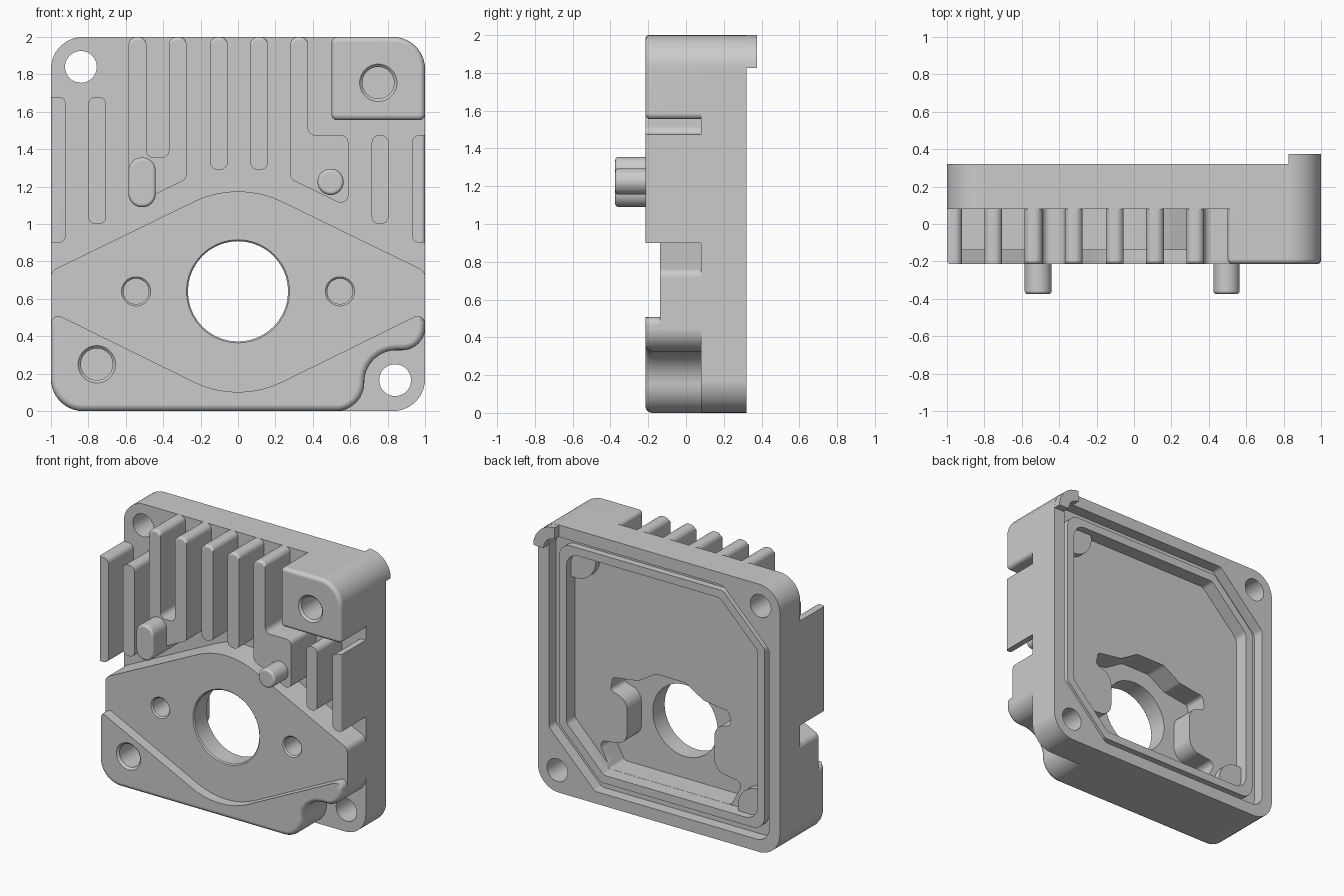
import bpy, bmesh, math
from mathutils import Vector

if "Cube" in bpy.data.objects:
    bpy.data.objects.remove(bpy.data.objects["Cube"], do_unlink=True)

metal = bpy.data.materials.new("cast_grey_metal")
metal.use_nodes = True
GREY = (0.6, 0.6, 0.6, 1)
metal.diffuse_color = GREY
metal.node_tree.nodes["Principled BSDF"].inputs["Base Color"].default_value = GREY
parts = []


def rounded(corners, steps=8):
    """Outline of (x, z, radius) corners with each corner filleted."""
    out = []
    for i, (x, z, r) in enumerate(corners):
        p = Vector((x, z))
        if not r:
            out.append(p)
            continue
        a = (Vector(corners[i - 1][:2]) - p).normalized()
        b = (Vector(corners[(i + 1) % len(corners)][:2]) - p).normalized()
        half = a.angle(b) / 2
        centre = p + (a + b).normalized() * r / math.sin(half)
        start = p + a * r / math.tan(half) - centre
        end = p + b * r / math.tan(half) - centre
        out += [centre + start.lerp(end, k / steps).normalized() * r for k in range(steps + 1)]
    return out


def circle(x, z, r, n=40):
    return [Vector((x + r * math.cos(k * math.tau / n), z + r * math.sin(k * math.tau / n)))
            for k in range(n)]


def prism(name, front, y0, y1, back=None, soft=0, where=lambda m: True, cutter=False):
    """Solid between the front outline at y0 and the back outline at y1."""
    bm = bmesh.new()
    f = [bm.verts.new((p.x, y0, p.y)) for p in front]
    b = [bm.verts.new((p.x, y1, p.y)) for p in (back or front)]
    n = len(f)
    bm.faces.new(f)
    bm.faces.new(b[::-1])
    for i in range(n):
        bm.faces.new((f[i], b[i], b[(i + 1) % n], f[(i + 1) % n]))
    bmesh.ops.recalc_face_normals(bm, faces=bm.faces)
    if soft:
        edges = [e for e in bm.edges if all(abs(v.co.y - y0) < 1e-5 for v in e.verts)
                 and where((e.verts[0].co + e.verts[1].co) / 2)]
        bmesh.ops.bevel(bm, geom=edges, offset=soft, segments=4, profile=0.5, affect='EDGES')
    mesh = bpy.data.meshes.new(name)
    bm.to_mesh(mesh)
    bm.free()
    mesh.materials.append(metal)
    ob = bpy.data.objects.new(name, mesh)
    bpy.context.collection.objects.link(ob)
    if cutter:
        ob.hide_render = True
    else:
        parts.append(ob)
    return ob


def cut(ob, cutters):
    bpy.context.view_layer.objects.active = ob
    for c in cutters:
        m = ob.modifiers.new("cut", 'BOOLEAN')
        m.operation, m.solver, m.object = 'DIFFERENCE', 'EXACT', c
        bpy.ops.object.modifier_apply(modifier=m.name)


def tool(outline, y0, y1, back=None):
    return prism("cutter", outline, y0, y1, back, cutter=True)


def drilled(x, z, r, y0, y1, chamfer=0.015):
    """Hole cutters: a straight bore and its countersunk mouth."""
    return [tool(circle(x, z, r), y0 - 0.1, y1),
            tool(circle(x, z, r + 2 * chamfer), y0 - chamfer, y0 + chamfer, circle(x, z, r))]


def chamfered_square(s):
    """Gasket outline: two corners clipped around the screw holes."""
    c = 0.38 - 0.586 * (0.91 - s)
    lo, hi = 1 - s, 1 + s
    return rounded([(-s, lo, 0.1), (s - c, lo, 0.05), (s, lo + c, 0.05),
                    (s, hi, 0.1), (c - s, hi, 0.05), (-s, hi - c, 0.05)])


def outer_edge(m):
    """Edges of fins on the outside of the housing."""
    return abs(m.x) > 0.999 or m.z > 1.97


FLOOR, FLANGE, TOP = 0.08, -0.138, -0.215

# Shared cutters
main_bore = drilled(0, 0.64, 0.268, FLANGE, 0.4, 0.008)
half = [(0.5, 0.211, 0.03), (0.6, 0.4, 0.04), (0.36, 0.43, 0.1), (0.36, 0.76, 0.1),
        (0.5, 0.8, 0.03), (0.48, 0.9, 0.03), (0.27, 0.93, 0.05), (0.12, 1.02, 0.05)]
pocket = tool(rounded(half + [(-x, z, r) for x, z, r in reversed(half)]), 0.01, 0.22)
lower_hole = drilled(-0.755, 0.25, 0.085, TOP, 0.05)
screw_holes = [tool(circle(x, z, 0.085), -0.5, 0.5) for x, z in ((-0.84, 1.84), (0.84, 0.165))]

# Back housing with gasket groove and cavity
housing = prism("housing", rounded([(-1, 0, 0.17), (1, 0, 0.17), (1, 2, 0.17), (-1, 2, 0.17)]),
                FLOOR, 0.32)
cut(housing, [tool(chamfered_square(0.91), 0.235, 0.5), tool(chamfered_square(0.79), 0.18, 0.5),
              pocket, main_bore[0]] + screw_holes)
ridge = prism("gasket_ridge", chamfered_square(0.85), 0.2, 0.285)
cut(ridge, [tool(chamfered_square(0.79), 0.1, 0.5)])
for name, x, z in (("upper_boss", 0.75, 1.755), ("lower_boss", -0.755, 0.25)):
    prism(name, circle(x, z, 0.165), 0.12, 0.23)

# Flange and the raised foot below it
foot = [(-1, 0, 0.17), (0.675, 0, 0.15), (0.675, 0.325, 0.17), (1, 0.325, 0.12)]
flange = prism("flange", rounded(foot + [(1, 0.748, 0.05), (0, 1.235, 0.535), (-1, 0.748, 0.05)]),
               FLANGE, FLOOR)
cut(flange, [pocket] + main_bore + [lower_hole[0]]
    + drilled(-0.545, 0.64, 0.068, FLANGE, 0.05, 0.01)
    + drilled(0.545, 0.64, 0.068, FLANGE, 0.05, 0.01))
raised_foot = prism("raised_foot",
                    rounded(foot + [(1, 0.532, 0.04), (0, 0.04, 0.535), (-1, 0.532, 0.04)]),
                    TOP, FLANGE, soft=0.035, where=lambda m: m.z < 0.487 * abs(m.x) + 0.02)
cut(raised_foot, lower_hole)

# Corner block with its screw hole
block = prism("corner_block",
              rounded([(0.5, 1.555, 0.03), (1, 1.555, 0.03), (1, 2, 0.17), (0.5, 2, 0.03)]),
              TOP, FLOOR, soft=0.028)
cut(block, drilled(0.75, 1.755, 0.085, TOP, 0.05))

# Straight cooling fins: left, right, bottom, top
R = 0.04
fins = [(-0.8, -0.705, 1.0, 1.68), (-0.15, -0.055, 1.29, 2), (0.065, 0.16, 1.29, 2),
        (0.715, 0.805, 1.0, 1.475), (-1, -0.92, 0.9, 1.68), (0.93, 1, 0.9, 1.475)]
for i, (l, r, b, t) in enumerate(fins):
    rl, rr = (0 if l == -1 else R), (0 if r == 1 else R)
    prism(f"fin_{i + 1}", rounded([(l, b, rl), (r, b, rr), (r, t, rr), (l, t, rl)]),
          TOP, FLOOR, soft=0.02, where=outer_edge)

# Joined fins carrying the locating pins
prism("left_pin_fins", rounded([
    (-0.585, 1.09, R), (-0.275, 1.24, R), (-0.275, 2, R), (-0.37, 2, R),
    (-0.37, 1.355, R), (-0.49, 1.355, R), (-0.49, 2, R), (-0.585, 2, R)]),
    TOP, FLOOR, soft=0.02, where=outer_edge)
prism("right_pin_fin", rounded([
    (0.28, 1.24, R), (0.59, 1.09, R), (0.59, 1.475, R), (0.375, 1.475, R),
    (0.375, 2, R), (0.28, 2, R)]), TOP, FLOOR, soft=0.02, where=outer_edge)

# Locating pins
slot = [(-0.585, 1.09), (-0.44, 1.09), (-0.44, 1.355), (-0.585, 1.355)]
prism("slot_pin", rounded([(x, z, 0.07) for x, z in slot]), -0.375, 0, soft=0.018)
prism("round_pin", circle(0.495, 1.225, 0.07), -0.375, 0, soft=0.018)

# Hooked lip on the back corner
arc = [(math.cos(k * math.pi / 24), math.sin(k * math.pi / 24)) for k in range(13)]
lip = [Vector((0.825 + 0.175 * c, 1.825 + 0.175 * s)) for c, s in arc]
lip += [Vector((0.825 + 0.09 * c, 1.825 + 0.09 * s)) for c, s in reversed(arc)]
prism("corner_lip", lip, 0.32, 0.375)

# Clean up cutters and shade
for ob in [o for o in bpy.data.objects if o.name.startswith("cutter")]:
    bpy.data.objects.remove(ob, do_unlink=True)
bpy.ops.object.select_all(action='DESELECT')
for ob in parts:
    ob.select_set(True)
bpy.context.view_layer.objects.active = parts[0]
bpy.ops.object.shade_smooth_by_angle(angle=math.radians(30))
for ob in parts:
    ob.modifiers.new("even_normals", 'WEIGHTED_NORMAL').keep_sharp = True
